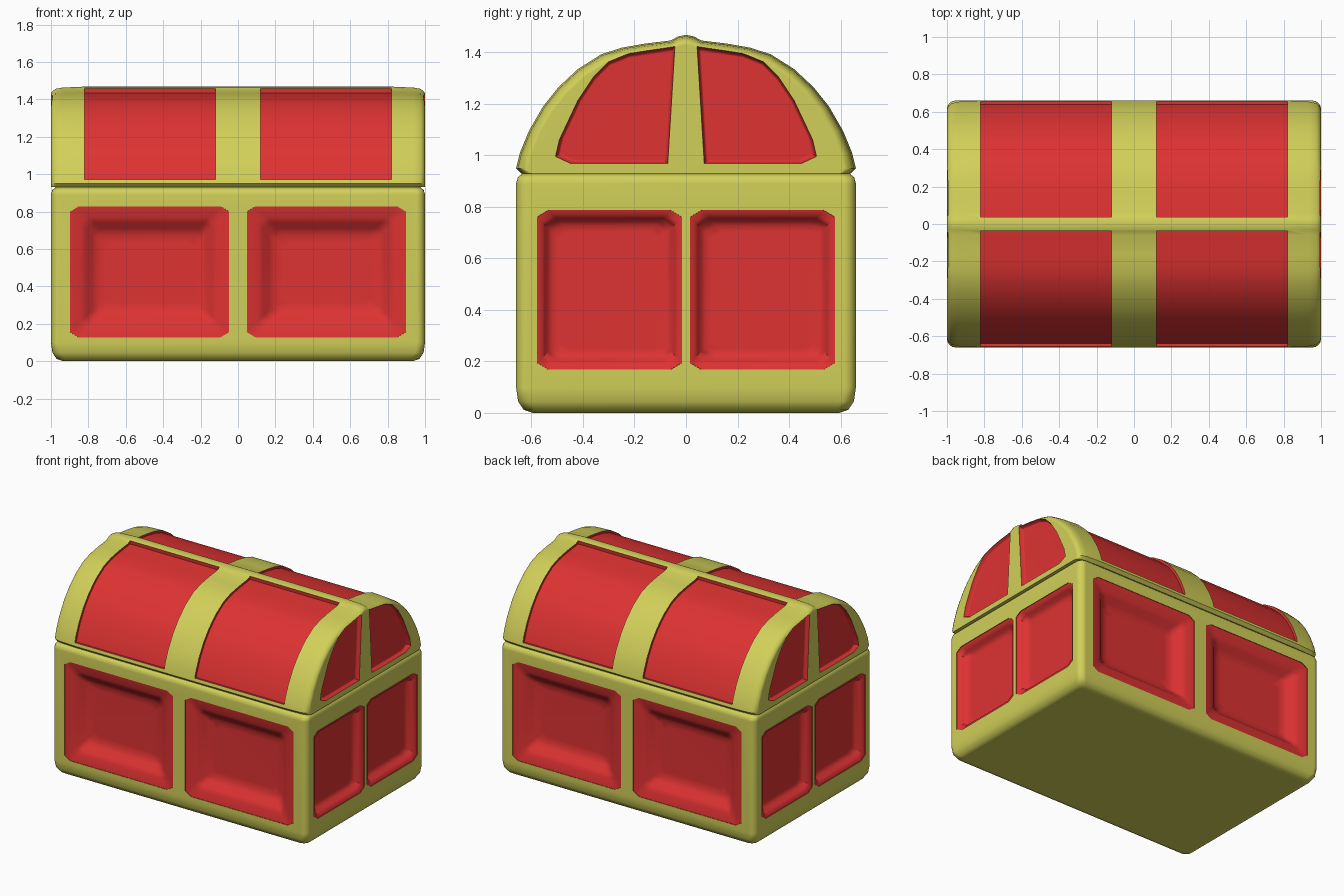
import bpy, bmesh, math
from mathutils import Vector

if "Cube" in bpy.data.objects:
    bpy.data.objects.remove(bpy.data.objects["Cube"])


def material(name, rgb):
    m = bpy.data.materials.new(name)
    m.diffuse_color = (*rgb, 1)
    m.use_nodes = True
    m.node_tree.nodes["Principled BSDF"].inputs["Base Color"].default_value = m.diffuse_color
    return m


gold = material("gold_trim", (0.64, 0.63, 0.10))
red = material("red_panel", (0.73, 0.032, 0.032))


def loft(bm, loops):
    """Closed solid through a list of equal-length point loops."""
    rings = [[bm.verts.new(p) for p in loop] for loop in loops]
    n = len(rings[0])
    for a, b in zip(rings, rings[1:]):
        for i in range(n):
            j = (i + 1) % n
            bm.faces.new((a[i], a[j], b[j], b[i]))
    bm.faces.new(rings[0][::-1])
    bm.faces.new(rings[-1])


def make_object(name, bm, mat):
    bmesh.ops.recalc_face_normals(bm, faces=bm.faces[:])
    me = bpy.data.meshes.new(name)
    bm.to_mesh(me)
    bm.free()
    me.materials.append(mat)
    ob = bpy.data.objects.new(name, me)
    bpy.context.collection.objects.link(ob)
    return ob


def carve(ob, cutter):
    """Cut red recesses, then smooth the soft edges."""
    bpy.ops.object.select_all(action='DESELECT')
    bpy.context.view_layer.objects.active = ob
    ob.select_set(True)
    mod = ob.modifiers.new("recesses", 'BOOLEAN')
    mod.operation = 'DIFFERENCE'
    mod.solver = 'EXACT'
    mod.material_mode = 'TRANSFER'
    mod.object = cutter
    bpy.ops.object.modifier_apply(modifier=mod.name)
    bpy.data.objects.remove(cutter)
    bpy.ops.object.shade_smooth_by_angle(angle=math.radians(40))
    wn = ob.modifiers.new("weighted_normals", 'WEIGHTED_NORMAL')
    wn.keep_sharp = True


def rounded_rect(hx, hy, r, z, steps=4):
    pts = []
    for q, (sx, sy) in enumerate(((1, 1), (-1, 1), (-1, -1), (1, -1))):
        for k in range(steps + 1):
            a = math.pi / 2 * (q + k / steps)
            pts.append((sx * (hx - r) + r * math.cos(a),
                        sy * (hy - r) + r * math.sin(a), z))
    return pts


def clipped_rect(u0, u1, v0, v1, c, d):
    """Rectangle with clipped corners, shrunk by d."""
    u0, u1, v0, v1 = u0 + d, u1 - d, v0 + d, v1 - d
    e = c * 0.6
    return [(u0 + c, v0), (u1 - c, v0), (u1, v0 + e), (u1, v1 - e),
            (u1 - c, v1), (u0 + c, v1), (u0, v1 - e), (u0, v0 + e)]


# Chest body: box with softened bottom, corners and rim
bm = bmesh.new()
loft(bm, [rounded_rect(1 - d, 0.66 - d, 0.045, z) for z, d in
          ((0, 0.065), (0.012, 0.03), (0.045, 0.008), (0.1, 0),
           (0.89, 0), (0.915, 0.007), (0.93, 0.025))])
body = make_object("chest_body", bm, gold)

# Body recesses: (inset, depth) steps from the rim to the panel floor
FRONT_STEPS = ((0, -0.03), (0.003, 0.003), (0.06, 0.012), (0.09, 0.03),
               (0.12, 0.06), (0.15, 0.076), (0.19, 0.08))
SIDE_STEPS = ((0, -0.03), (0.003, 0.004), (0.022, 0.010), (0.034, 0.025),
              (0.046, 0.045), (0.062, 0.057), (0.085, 0.06))
bm = bmesh.new()
for s in (-1, 1):
    for t in (-1, 1):
        loft(bm, [[(t * u, s * (0.66 - dep), v) for u, v in
                   clipped_rect(0.045, 0.9, 0.125, 0.83, 0.045, d)]
                  for d, dep in FRONT_STEPS])
        loft(bm, [[(s * (1 - dep), t * u, v) for u, v in
                   clipped_rect(0.012, 0.582, 0.165, 0.79, 0.045, d)]
                  for d, dep in SIDE_STEPS])
carve(body, make_object("body_cutter", bm, red))

# Lid: domed half profile (y, z) with a small ridge, mirrored and lofted along x
BASE = 0.93
HALF = [(0.64, 0.93), (0.66, 0.95), (0.645, 1.01), (0.61, 1.095),
        (0.555, 1.19), (0.495, 1.265), (0.42, 1.335), (0.33, 1.392),
        (0.25, 1.418), (0.16, 1.434), (0.06, 1.446), (0.03, 1.462), (0, 1.468)]
PROFILE = HALF + [(-y, z) for y, z in HALF[-2::-1]]


def scaled(pts, f):
    return [(y * f, BASE + (z - BASE) * f) for y, z in pts]


bm = bmesh.new()
ENDS = ((1, 0.93), (0.992, 0.957), (0.975, 0.978), (0.94, 0.99), (0.82, 1))
loft(bm, [[(x, y, z) for y, z in scaled(PROFILE, f)] for x, f in
          [(-x, f) for x, f in ENDS] + [(x, f) for x, f in ENDS[::-1]]])
lid = make_object("lid", bm, gold)

# Lid recesses: curved panels on the dome, quarter panels on the ends
ARC = [(0.657, 0.972)] + HALF[2:10] + [(0.036, 1.449)]
QUARTER = [(0.07, 0.968), (0.45, 0.968), (0.508, 0.995), (0.493, 1.06),
           (0.42, 1.215), (0.36, 1.305), (0.30, 1.365), (0.22, 1.398),
           (0.042, 1.425)]
MID = Vector((0.25, 1.15))
bm = bmesh.new()
for s in (-1, 1):
    band = scaled(ARC, 0.972) + scaled(ARC, 1.08)[::-1]
    for t in (-1, 1):
        loft(bm, [[(t * x, s * y, z) for y, z in band] for x in (0.12, 0.82)])
        loops = []
        for f, dep in ((1, -0.03), (0.995, 0.004), (0.96, 0.022), (0.92, 0.028)):
            pts = [MID + (Vector(p) - MID) * f for p in QUARTER]
            loops.append([(t * (1 - dep), s * p.x, p.y) for p in pts])
        loft(bm, loops)
carve(lid, make_object("lid_cutter", bm, red))
